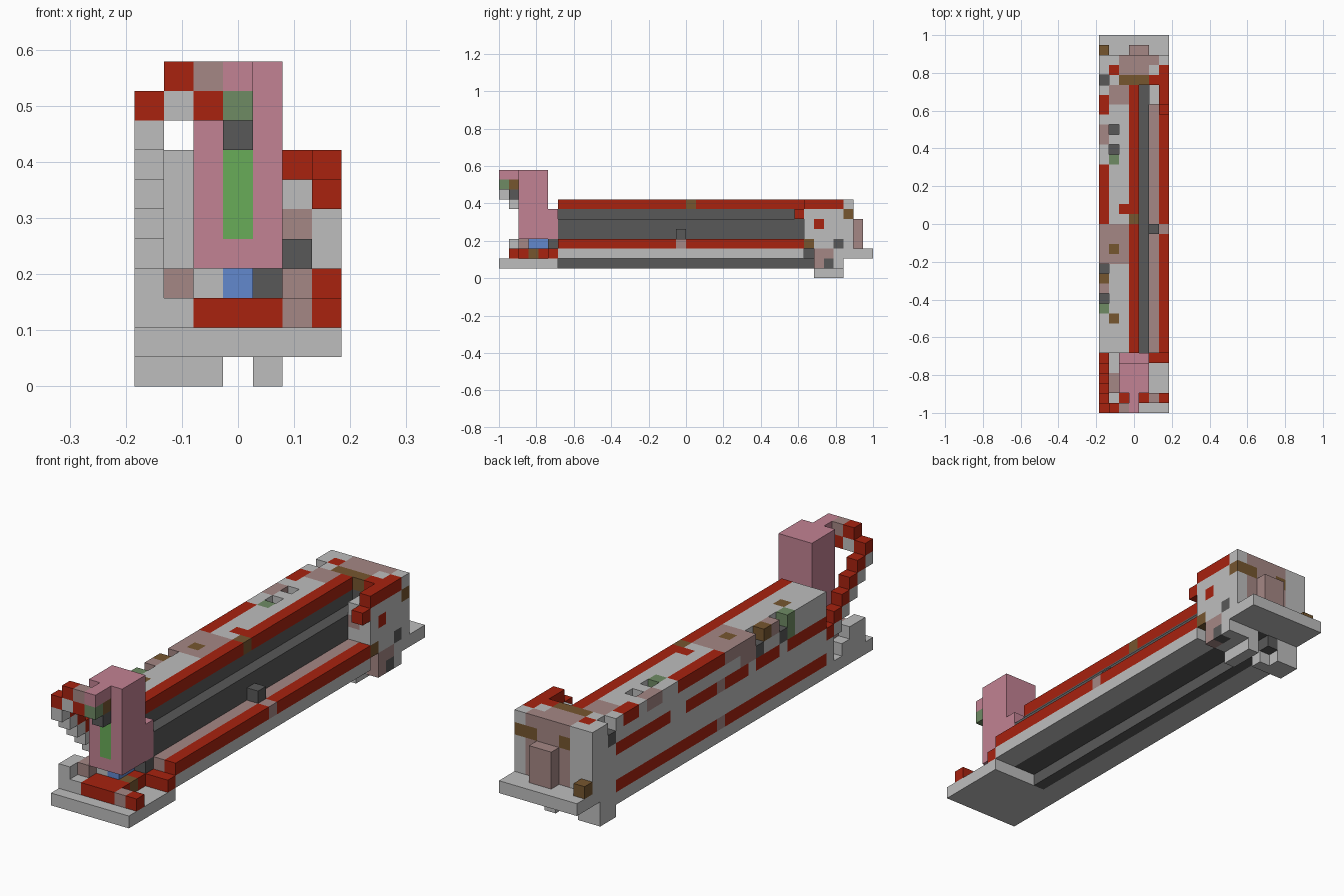
import bpy, bmesh
from mathutils import Vector

old = bpy.data.objects.get("Cube")
if old:
    bpy.data.objects.remove(old, do_unlink=True)

UNIT = 2 / 38
ORIGIN = Vector((-3.5, -19, 0))


def linear(channel):
    c = channel / 255
    return ((c + 0.055) / 1.055) ** 2.4 if c > 0.04 else c / 12.92


PALETTE = {
    "light_grey": "BEBEBE", "dark_grey": "595959", "red": "A8220F",
    "pink": "C28293", "mauve": "A58785", "bright_green": "69AC58",
    "moss": "6F8B64", "blue": "6288CE", "brown": "76562F",
}
materials = []
for label, code in PALETTE.items():
    mat = bpy.data.materials.new(label)
    rgba = tuple(linear(v) for v in bytes.fromhex(code)) + (1,)
    mat.use_nodes = True
    mat.diffuse_color = rgba
    mat.node_tree.nodes["Principled BSDF"].inputs["Base Color"].default_value = rgba
    materials.append(mat)
COLOURS = list(PALETTE)

cells = {}


def span(v):
    """A single cell or an inclusive pair of cells."""
    return range(v[0], v[1] + 1) if isinstance(v, tuple) else (v,)


def fill(part, colour, x, y, z):
    for i in span(x):
        for j in span(y):
            for k in span(z):
                cells[i, j, k] = (part, colour)


def carve(x, y, z):
    for i in span(x):
        for j in span(y):
            for k in span(z):
                cells.pop((i, j, k), None)


# Front plate and rear plate
fill("front_plate", "light_grey", (0, 6), (0, 5), 1)
fill("rear_plate", "light_grey", (0, 6), (35, 37), 2)

# Long chassis: floor, side sill, shelf and stepped dark wall
fill("floor", "light_grey", (0, 1), (6, 34), 1)
fill("floor", "dark_grey", 2, (6, 34), 1)
fill("floor", "dark_grey", (2, 4), (6, 34), (2, 3))
fill("side_sill", "light_grey", (5, 6), (6, 32), 2)
fill("shelf", "mauve", 5, (6, 32), 3)
fill("dark_wall", "dark_grey", 4, (6, 32), (4, 5))
fill("dark_wall", "dark_grey", 3, (6, 32), (4, 6))
fill("dark_wall", "dark_grey", 5, 18, 4)

# Red rails on the open side
fill("lower_rail", "red", 6, (6, 30), 3)
fill("lower_rail", "mauve", 6, 18, 3)
fill("upper_rail", "red", 3, (6, 32), 7)
fill("upper_rail", "brown", 3, 19, 7)

# Closed side wall
fill("side_wall", "light_grey", (0, 2), (6, 34), (2, 7))
fill("side_wall", "mauve", (1, 2), (31, 32), 7)
fill("side_wall", "mauve", (0, 2), (15, 18), 7)
fill("side_wall", "red", 2, 20, 7)
for colour, rows in (("moss", 10), ("mauve", 12), ("brown", 13), ("red", (19, 24)),
                     ("mauve", (27, 28)), ("red", (30, 31)), ("red", 34)):
    fill("side_wall", colour, 0, rows, 7)
for colour, row in (("brown", 9), ("brown", 16), ("moss", 25)):
    fill("side_wall", colour, 1, row, 7)
fill("side_wall", "moss", 0, 10, 6)
fill("side_wall", "mauve", 0, (15, 16), 6)

# Sunken dark pockets in the top of the side wall
for column, row in ((0, 11), (0, 14), (0, 33), (1, 26), (1, 28)):
    carve(column, row, 7)
    fill("side_wall", "dark_grey", column, row, 6)

# Red rails on the closed side, with paler joints
for level in (2, 5):
    fill("side_rails", "red", 0, (6, 32), level)
    fill("side_rails", "mauve", 0, 19, level)
for row in (11, 15, 24, 25):
    fill("side_rails", "light_grey", 0, row, 5)

# Tower with its lit strip, front spout and foot
fill("tower", "pink", (2, 4), (2, 5), (4, 6))
fill("tower", "pink", (2, 4), (2, 4), (7, 10))
fill("tower_light", "bright_green", 3, 2, (5, 7))
fill("spout", "pink", 3, (0, 1), 10)
fill("spout", "moss", 3, 0, 9)
fill("spout", "brown", 3, 1, 9)
fill("spout", "dark_grey", 3, 1, 8)
fill("tower_foot", "blue", 3, (3, 5), 3)
fill("tower_foot", "dark_grey", 4, 5, 3)
fill("tower_foot", "light_grey", 2, (3, 5), 3)

# Arched chain from the spout down to the side wall
fill("chain", "mauve", 2, 0, 10)
fill("chain", "red", 2, 0, 9)
fill("chain", "red", 1, 0, 10)
fill("chain", "light_grey", 1, 0, 9)
for step in range(6):
    fill("chain", "red", 0, step, 9 - step)
    fill("chain", "light_grey", 0, step, 8 - step)

# Pipes and blocks on the front plate
fill("front_pipe", "red", (2, 4), 1, 2)
fill("front_pipe", "mauve", 5, 1, 2)
fill("front_pipe", "red", 6, 1, 2)
fill("front_pipe", "red", (2, 4), (2, 5), 2)
fill("front_pipe", "brown", 4, 3, 2)
fill("front_pipe", "red", (5, 6), 5, 2)
fill("front_blocks", "light_grey", (0, 1), (1, 5), 2)
fill("front_blocks", "light_grey", 0, (1, 2), 3)
fill("front_blocks", "mauve", 1, (2, 3), 3)
fill("front_blocks", "light_grey", 1, (4, 5), 3)
carve(0, 4, 2)

# Rear housing
fill("rear_housing", "light_grey", (0, 6), (34, 35), (3, 7))
fill("rear_housing", "light_grey", (5, 6), (31, 34), (2, 6))
fill("rear_housing", "dark_grey", (2, 4), 33, (2, 6))
fill("rear_housing", "brown", (2, 4), 33, 7)
fill("rear_housing", "mauve", (2, 4), 34, 7)
fill("rear_housing", "mauve", (2, 5), 35, (3, 7))
fill("rear_housing", "brown", (2, 5), 35, 6)
fill("rear_housing", "mauve", (3, 4), 35, 6)
fill("rear_housing", "brown", 6, 35, 6)
fill("rear_housing", "mauve", 5, 31, 5)
fill("rear_housing", "mauve", 6, (32, 33), 2)
fill("rear_housing", "brown", 6, 31, 3)
fill("rear_housing", "red", 6, 32, 5)
fill("rear_housing", "dark_grey", 6, 34, 3)
carve((5, 6), 31, 2)
fill("rear_box", "mauve", (3, 4), 36, (3, 5))
fill("rear_knob", "brown", 0, 36, 3)

# Red pipe over the rear housing
fill("rear_pipe", "red", 6, (31, 34), 7)
fill("rear_pipe", "red", 5, 33, 7)
fill("rear_pipe", "red", 6, 30, 6)
fill("rear_pipe", "red", 1, 34, 7)

# Feet under the rear
fill("feet", "light_grey", (4, 6), (32, 34), 1)
fill("feet", "dark_grey", 6, 33, 1)
fill("feet", "mauve", 6, 32, 1)
fill("feet", "light_grey", (0, 1), (33, 34), 0)
fill("feet", "light_grey", 2, 33, 0)
fill("feet", "light_grey", 4, (32, 34), 0)

# Outer skin of each part
AXES = [Vector(a) * s for a in ((1, 0, 0), (0, 1, 0), (0, 0, 1)) for s in (-1, 1)]


def build(part):
    bm = bmesh.new()
    for cell, (owner, colour) in cells.items():
        if owner != part:
            continue
        centre = Vector(cell) + Vector((0.5, 0.5, 0.5)) + ORIGIN
        for n in AXES:
            if tuple(int(v) for v in Vector(cell) + n) in cells:
                continue
            u = Vector((n.y, n.z, n.x))
            v = n.cross(u)
            corners = [(centre + (n + u * a + v * b) / 2) * UNIT
                       for a, b in ((-1, -1), (1, -1), (1, 1), (-1, 1))]
            face = bm.faces.new([bm.verts.new(c) for c in corners])
            face.material_index = COLOURS.index(colour)
    bmesh.ops.remove_doubles(bm, verts=bm.verts, dist=UNIT / 100)
    bmesh.ops.dissolve_limit(bm, angle_limit=0.01, verts=bm.verts,
                             edges=bm.edges, delimit={"MATERIAL"})
    mesh = bpy.data.meshes.new(part)
    for mat in materials:
        mesh.materials.append(mat)
    bm.to_mesh(mesh)
    bm.free()
    bpy.context.collection.objects.link(bpy.data.objects.new(part, mesh))


for part in sorted({owner for owner, _ in cells.values()}):
    build(part)
